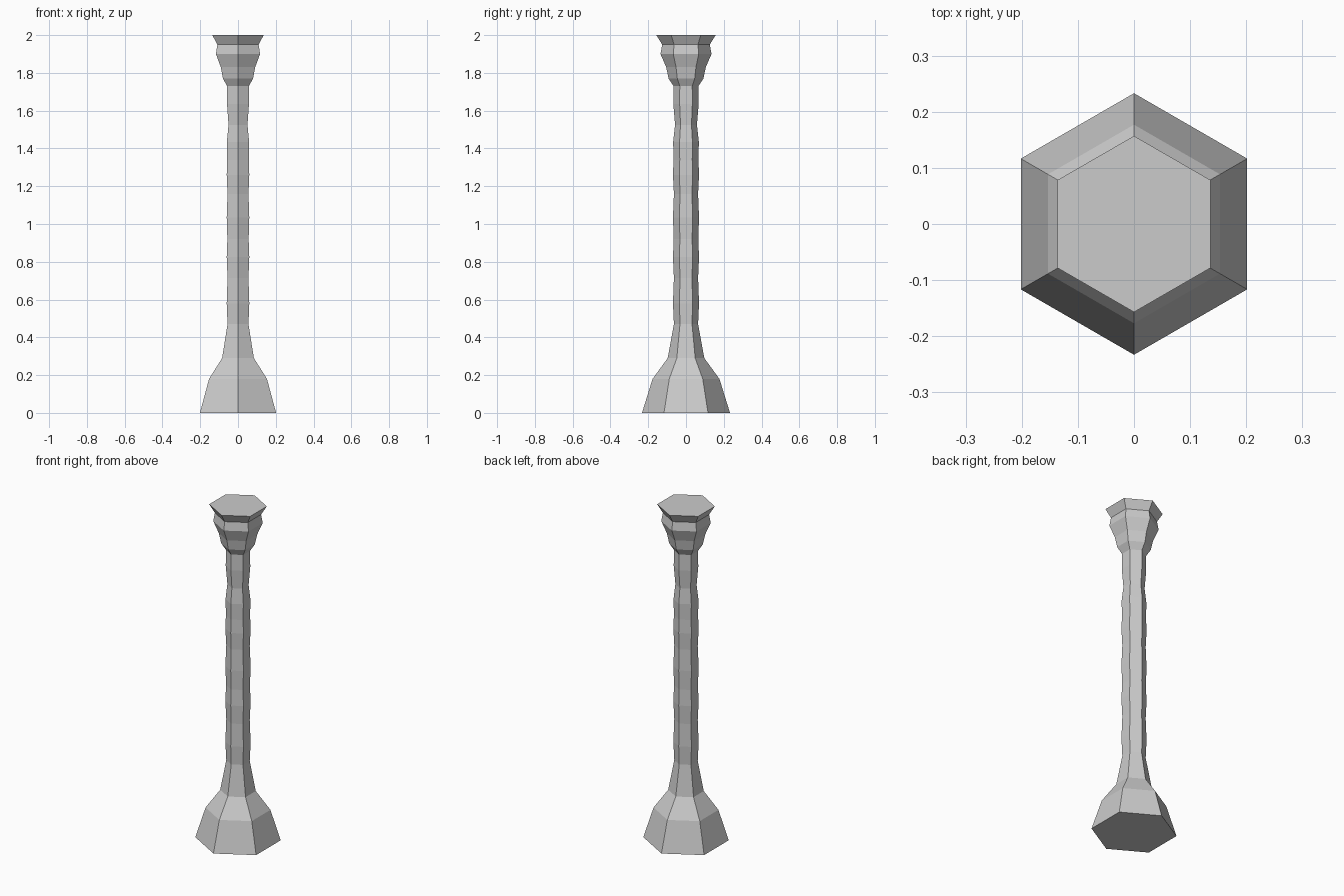
import bpy, bmesh
from math import cos, sin, pi

if "Cube" in bpy.data.objects:
    bpy.data.objects.remove(bpy.data.objects["Cube"])

SIDES = 6

def hex_lathe(name, profile):
    """Hexagonal solid from (corner radius, height) pairs, corners on +y/-y."""
    bm = bmesh.new()
    rings = []
    for r, z in profile:
        rings.append([bm.verts.new((r * sin(2 * pi * i / SIDES), r * cos(2 * pi * i / SIDES), z))
                      for i in range(SIDES)])
    for a, b in zip(rings, rings[1:]):
        for i in range(SIDES):
            j = (i + 1) % SIDES
            bm.faces.new((a[i], a[j], b[j], b[i]))
    bm.faces.new(rings[0])
    bm.faces.new(rings[-1])
    bmesh.ops.recalc_face_normals(bm, faces=bm.faces)
    mesh = bpy.data.meshes.new(name)
    bm.to_mesh(mesh)
    bm.free()
    obj = bpy.data.objects.new(name, mesh)
    bpy.context.collection.objects.link(obj)
    return obj

# One continuous outline, so no hidden caps remain inside the column
foot = [(0.233, 0), (0.177, 0.18), (0.097, 0.29)]
shaft = [(0.064, 0.47), (0.069, 0.58), (0.064, 0.715), (0.069, 0.825), (0.065, 0.92),
         (0.069, 1.035), (0.064, 1.16), (0.069, 1.26), (0.066, 1.34), (0.068, 1.435),
         (0.058, 1.525), (0.067, 1.635), (0.066, 1.73)]
capital = [(0.092, 1.77), (0.105, 1.83), (0.135, 1.90), (0.126, 1.95), (0.157, 2.0)]
hex_lathe("column", foot + shaft + capital)
